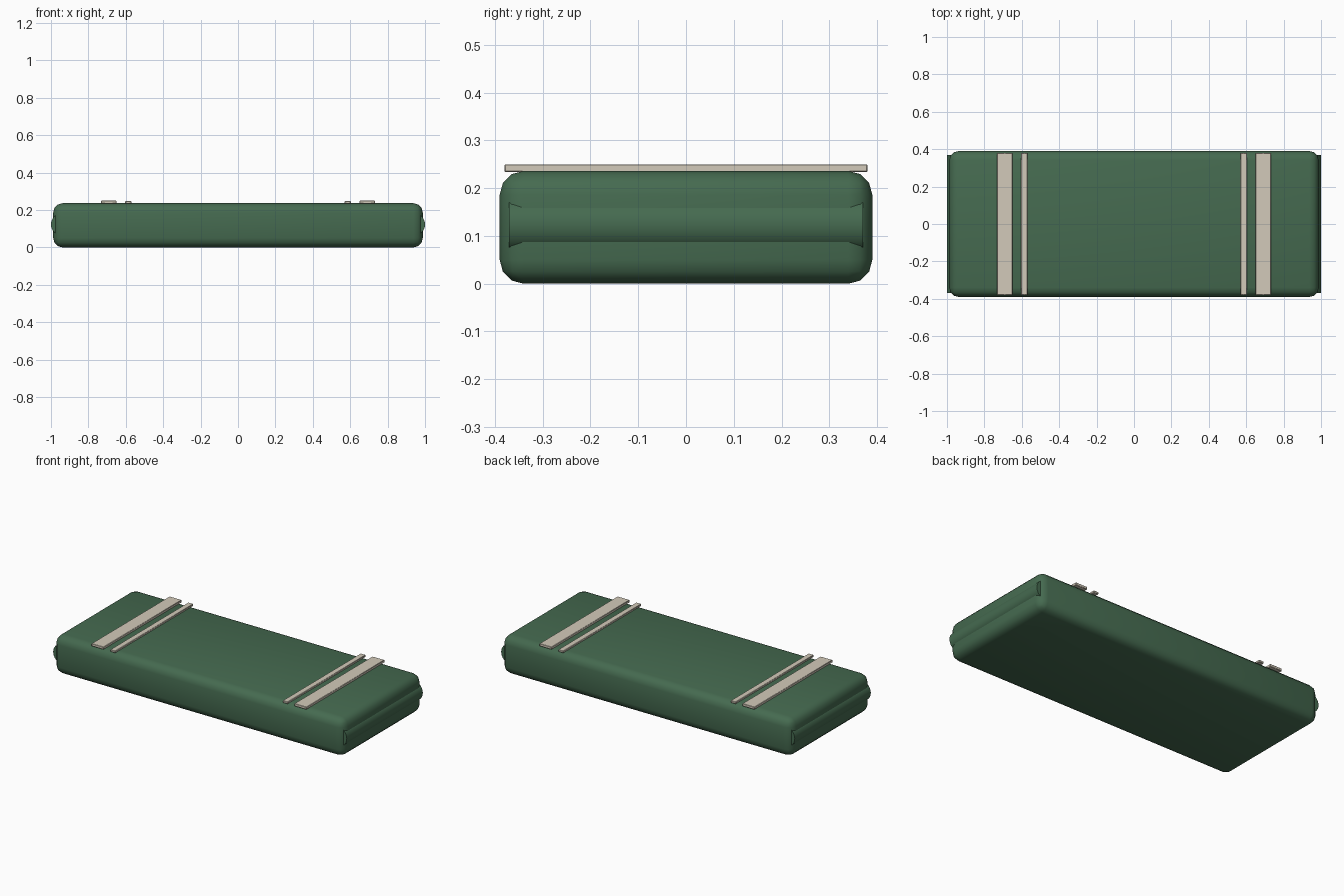
import bpy, math

if "Cube" in bpy.data.objects:
    bpy.data.objects.remove(bpy.data.objects["Cube"])


def material(name, rgb):
    m = bpy.data.materials.new(name)
    m.diffuse_color = (*rgb, 1)
    m.use_nodes = True
    m.node_tree.nodes["Principled BSDF"].inputs["Base Color"].default_value = m.diffuse_color
    return m


GREEN = material("moss green", (0.06, 0.145, 0.08))
CREAM = material("warm cream", (0.65, 0.59, 0.49))


def finish(ob, name, mat, bevel=0, segments=1):
    ob.name = name
    ob.data.materials.append(mat)
    bpy.ops.object.transform_apply(location=False, rotation=True, scale=True)
    if bevel:
        mod = ob.modifiers.new("rounding", 'BEVEL')
        mod.width, mod.segments = bevel, segments
        bpy.ops.object.modifier_apply(modifier=mod.name)
    bpy.ops.object.shade_smooth_by_angle(angle=math.radians(40))


def box(name, lo, hi, mat, bevel, segments):
    bpy.ops.mesh.primitive_cube_add(
        size=1, location=[(a + b) / 2 for a, b in zip(lo, hi)])
    ob = bpy.context.object
    ob.scale = [b - a for a, b in zip(lo, hi)]
    finish(ob, name, mat, bevel, segments)


# Padded main body
box("cushion_body", (-0.988, -0.39, 0), (0.988, 0.39, 0.236), GREEN, 0.05, 3)

for side, label in ((-1, "left"), (1, "right")):
    # Rounded roll swelling out of each end
    bpy.ops.mesh.primitive_cylinder_add(
        vertices=32, radius=0.06, depth=0.74,
        location=(side * 0.94, 0, 0.123), rotation=(math.pi / 2, 0, 0))
    finish(bpy.context.object, label + "_end_roll", GREEN)

    # Wide and narrow stripes across the top
    for kind, a, b, top in (("wide", 0.65, 0.732, 0.25),
                            ("narrow", 0.57, 0.604, 0.247)):
        x0, x1 = sorted((side * a, side * b))
        box(f"{label}_{kind}_stripe", (x0, -0.38, 0.234), (x1, 0.38, top),
            CREAM, 0.002, 1)
